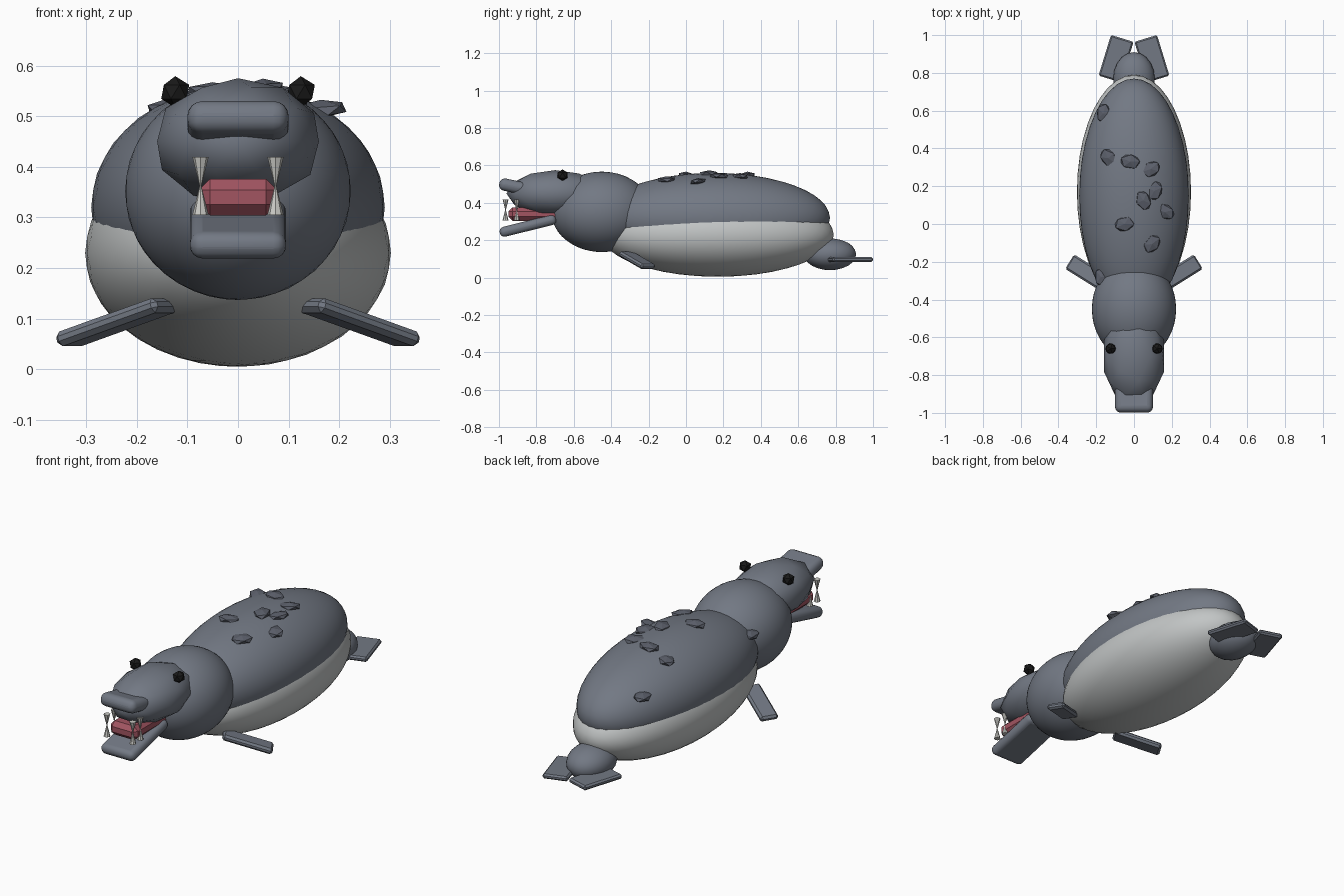
import bpy
import math
from mathutils import Matrix, Vector

if "Cube" in bpy.data.objects:
    bpy.data.objects.remove(bpy.data.objects["Cube"])


def material(name, rgb):
    m = bpy.data.materials.new(name)
    m.use_nodes = True
    color = (*rgb, 1)
    m.diffuse_color = color
    m.node_tree.nodes["Principled BSDF"].inputs["Base Color"].default_value = color
    return m


slate = material("slate grey", (0.17, 0.19, 0.23))
pale = material("pale belly grey", (0.54, 0.56, 0.56))
dark = material("dark spot grey", (0.105, 0.115, 0.145))
red = material("mouth red", (0.36, 0.09, 0.12))
black = material("eye black", (0.01, 0.01, 0.01))
ivory = material("tooth ivory", (0.6, 0.6, 0.57))


def finish(name, mat):
    obj = bpy.context.object
    obj.name = name
    obj.data.materials.append(mat)
    return obj


def ball(name, mat, loc, radii, detail, smooth=True):
    bpy.ops.mesh.primitive_ico_sphere_add(subdivisions=detail, radius=1, location=loc)
    obj = finish(name, mat)
    obj.data.transform(Matrix.Diagonal((*radii, 1)))
    if smooth:
        bpy.ops.object.shade_smooth()
    return obj


def block(name, mat, loc, size, bevel, rot=(0, 0, 0), segments=1):
    bpy.ops.mesh.primitive_cube_add(size=1, location=loc)
    obj = finish(name, mat)
    obj.data.transform(Matrix.Diagonal((*size, 1)))
    obj.rotation_euler = [math.radians(a) for a in rot]
    mod = obj.modifiers.new("rounded edges", "BEVEL")
    mod.width = bevel
    mod.segments = segments
    if segments > 1:
        bpy.ops.object.shade_smooth_by_angle(angle=math.radians(40))
    return obj


# Torso, belly, neck, head and tail stump
back_center = Vector((0, 0.15, 0.32))
back_radii = Vector((0.29, 0.62, 0.24))
ball("back", slate, back_center, back_radii, 4)
ball("belly", pale, (0, 0.17, 0.23), (0.302, 0.62, 0.225), 4)
ball("neck", slate, (0, -0.45, 0.352), (0.223, 0.27, 0.215), 4)
ball("head", slate, (0, -0.70, 0.45), (0.168, 0.26, 0.125), 2)
ball("tail_stump", slate, (0, 0.77, 0.125), (0.11, 0.14, 0.085), 3)

# Jaws and tongue
block("upper_snout", slate, (0, -0.91, 0.485), (0.2, 0.18, 0.066), 0.03, (-12, 0, 0), 4)
block("lower_jaw", slate, (0, -0.845, 0.277), (0.19, 0.31, 0.054), 0.025, (14, 0, 0), 4)
block("tongue", red, (0, -0.81, 0.34), (0.155, 0.28, 0.072), 0.022)

# Paired eyes, teeth, flippers and tail flukes
for side, label in ((1, "left"), (-1, "right")):
    ball(label + "_eye", black, (side * 0.124, -0.66, 0.548), (0.031,) * 3, 1, False)
    for place, y in (("front", -0.965), ("rear", -0.905)):
        for row, z, turn in (("upper", 0.389, math.pi), ("lower", 0.335, 0)):
            bpy.ops.mesh.primitive_cone_add(vertices=8, radius1=0.016, radius2=0.001, depth=0.06,
                                            location=(side * 0.074, y, z), rotation=(turn, 0, 0))
            finish(f"{label}_{place}_{row}_tooth", ivory)
    block(label + "_flipper", slate, (side * 0.24, -0.262, 0.093), (0.245, 0.09, 0.03),
          0.01, (0, side * 17, side * 32))
    block(label + "_tail_fluke", slate, (side * 0.095, 0.875, 0.097), (0.125, 0.225, 0.025),
          0.008, (0, 0, side * 17))

# Flat spots resting on the back
spots = [(-0.16, 0.585), (-0.135, 0.35), (-0.02, 0.33), (0.09, 0.29), (0.11, 0.175),
         (0.05, 0.125), (0.165, 0.065), (-0.05, 0), (0.095, -0.105), (-0.17, -0.28)]
for i, (x, y) in enumerate(spots):
    fall = 1 - (x / back_radii.x) ** 2 - ((y - back_center.y) / back_radii.y) ** 2
    z = back_center.z + back_radii.z * math.sqrt(fall)
    spot = ball(f"back_spot_{i + 1}", dark, (x, y, z), (0.042, 0.058, 0.018), 1, False)
    spot.rotation_euler = (0, x, i * 0.7)
